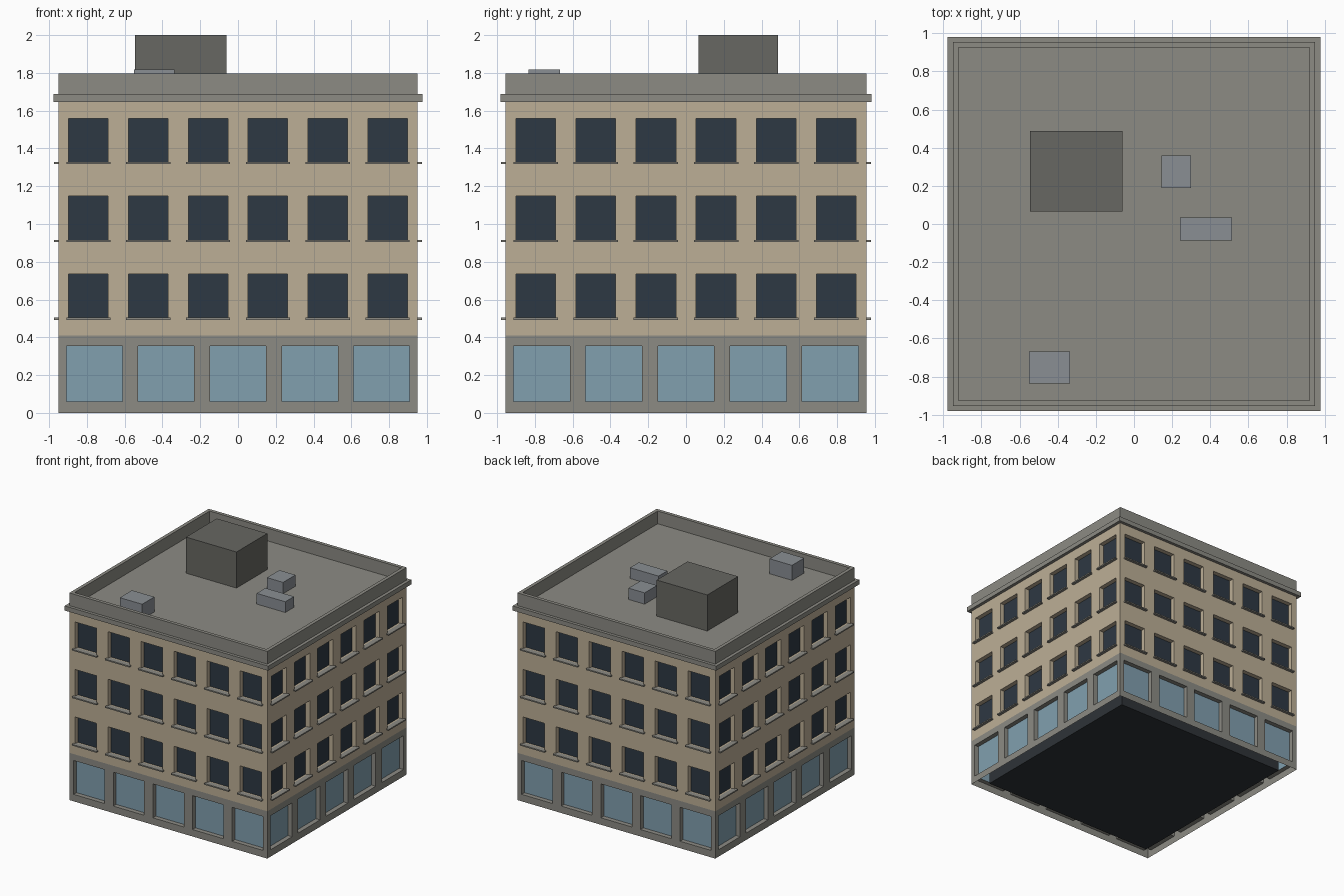
import bpy, bmesh

if "Cube" in bpy.data.objects:
    bpy.data.objects.remove(bpy.data.objects["Cube"])

HX, HY = 0.95, 0.955            # half width and half depth of the walls
BASE, EAVES, ROOF, TOP = 0.41, 1.647, 1.687, 1.797
RECESS = 0.04


def material(name, rgb):
    m = bpy.data.materials.new(name)
    m.diffuse_color = (*[(c / 255) ** 2.2 for c in rgb], 1)
    m.use_nodes = True
    m.node_tree.nodes["Principled BSDF"].inputs["Base Color"].default_value = m.diffuse_color
    return m


TAN = material("tan_wall", (187, 173, 149))
STONE = material("grey_stone", (139, 138, 131))
DARK_GLASS = material("dark_glass", (49, 59, 69))
SHOP_GLASS = material("shop_glass", (128, 158, 173))
SHED = material("dark_grey", (103, 103, 98))
METAL = material("metal", (136, 141, 146))
CORE = material("core_dark", (50, 54, 58))


def finish(bm, name, mat):
    bmesh.ops.remove_doubles(bm, verts=bm.verts, dist=1e-5)
    me = bpy.data.meshes.new(name)
    bm.to_mesh(me)
    bm.free()
    me.materials.append(mat)
    ob = bpy.data.objects.new(name, me)
    bpy.context.collection.objects.link(ob)
    return ob


def quad(bm, pts):
    bm.faces.new([bm.verts.new(p) for p in pts])


def add_box(bm, lo, hi):
    verts = bmesh.ops.create_cube(bm, size=1)["verts"]
    for v in verts:
        v.co = [(a + b) / 2 + c * (b - a) for a, b, c in zip(lo, hi, v.co)]


def box(name, lo, hi, mat):
    bm = bmesh.new()
    add_box(bm, lo, hi)
    return finish(bm, name, mat)


def on_side(k, u, out, z):
    """Point at u along side k, pushed outwards by out."""
    return [(u, -HY - out, z), (HX + out, u, z),
            (-u, HY + out, z), (-HX - out, -u, z)][k]


def openings(k, count, fill):
    """Left and right edges of the evenly spaced openings of side k."""
    half = HY if k % 2 else HX
    pitch = 2 * half / count
    mids = [-half + pitch * (i + 0.5) for i in range(count)]
    return half, [(m - pitch * fill / 2, m + pitch * fill / 2) for m in mids]


def facade(name, z0, z1, rows, count, fill, wall_mat, glass_mat):
    wall, glass = bmesh.new(), bmesh.new()
    for k in range(4):
        half, spans = openings(k, count, fill)
        us = [-half] + [e for s in spans for e in s] + [half]
        zs = [z0] + [e for r in rows for e in r] + [z1]
        P = lambda u, o, z: on_side(k, u, o, z)
        for i, (a, b) in enumerate(zip(us, us[1:])):
            for j, (c, d) in enumerate(zip(zs, zs[1:])):
                ring = [(a, c), (b, c), (b, d), (a, d)]
                if not (i % 2 and j % 2):
                    quad(wall, [P(u, 0, z) for u, z in ring])
                    continue
                # recessed opening: four reveals and a pane
                for (u, z), (v, w) in zip(ring, ring[1:] + ring[:1]):
                    quad(wall, [P(u, 0, z), P(v, 0, w),
                                P(v, -RECESS, w), P(u, -RECESS, z)])
                quad(glass, [P(u, -RECESS, z) for u, z in ring])
    finish(wall, name + "_wall", wall_mat)
    finish(glass, name + "_glass", glass_mat)


# Shop floor and three upper floors
FLOOR = (EAVES - BASE) / 3
ROWS = [(BASE + FLOOR * i + 0.09, BASE + FLOOR * i + 0.325) for i in range(3)]
facade("shop_floor", 0, BASE, [(0.06, 0.354)], 5, 0.78, STONE, SHOP_GLASS)
facade("upper_floors", BASE, EAVES, ROWS, 6, 0.66, TAN, DARK_GLASS)

# Window sills
sills = bmesh.new()
for k in range(4):
    for a, b in openings(k, 6, 0.74)[1]:
        for z, _ in ROWS:
            p = on_side(k, a, -RECESS / 2, z - 0.007)
            q = on_side(k, b, 0.024, z + 0.004)
            add_box(sills, [min(s) for s in zip(p, q)], [max(s) for s in zip(p, q)])
finish(sills, "window_sills", STONE)

# Inner core, seen through the open underside
box("inner_core", (-0.845, -0.85, 0), (0.845, 0.85, EAVES), CORE)

# Cornice slab, which also forms the roof
box("cornice_roof", (-0.977, -0.981, EAVES), (0.977, 0.981, ROOF), STONE)

# Parapet: mitred ring around the roof
parapet = bmesh.new()
T = 0.03
for k in range(4):
    half = HY if k % 2 else HX
    prof = [(0, ROOF), (0, TOP), (-T, TOP), (-T, ROOF)]
    for (o, z), (p, w) in zip(prof, prof[1:]):
        quad(parapet, [on_side(k, -half - o, o, z), on_side(k, half + o, o, z),
                       on_side(k, half + p, p, w), on_side(k, -half - p, p, w)])
finish(parapet, "parapet", STONE)

# Roof shed and equipment boxes
box("roof_shed", (-0.545, 0.065, ROOF), (-0.06, 0.487, 2.0), SHED)
box("roof_unit_a", (0.145, 0.19, ROOF), (0.30, 0.36, 1.785), METAL)
box("roof_unit_b", (0.24, -0.087, ROOF), (0.515, 0.033, 1.78), METAL)
box("roof_unit_c", (-0.55, -0.835, ROOF), (-0.335, -0.668, 1.817), METAL)
